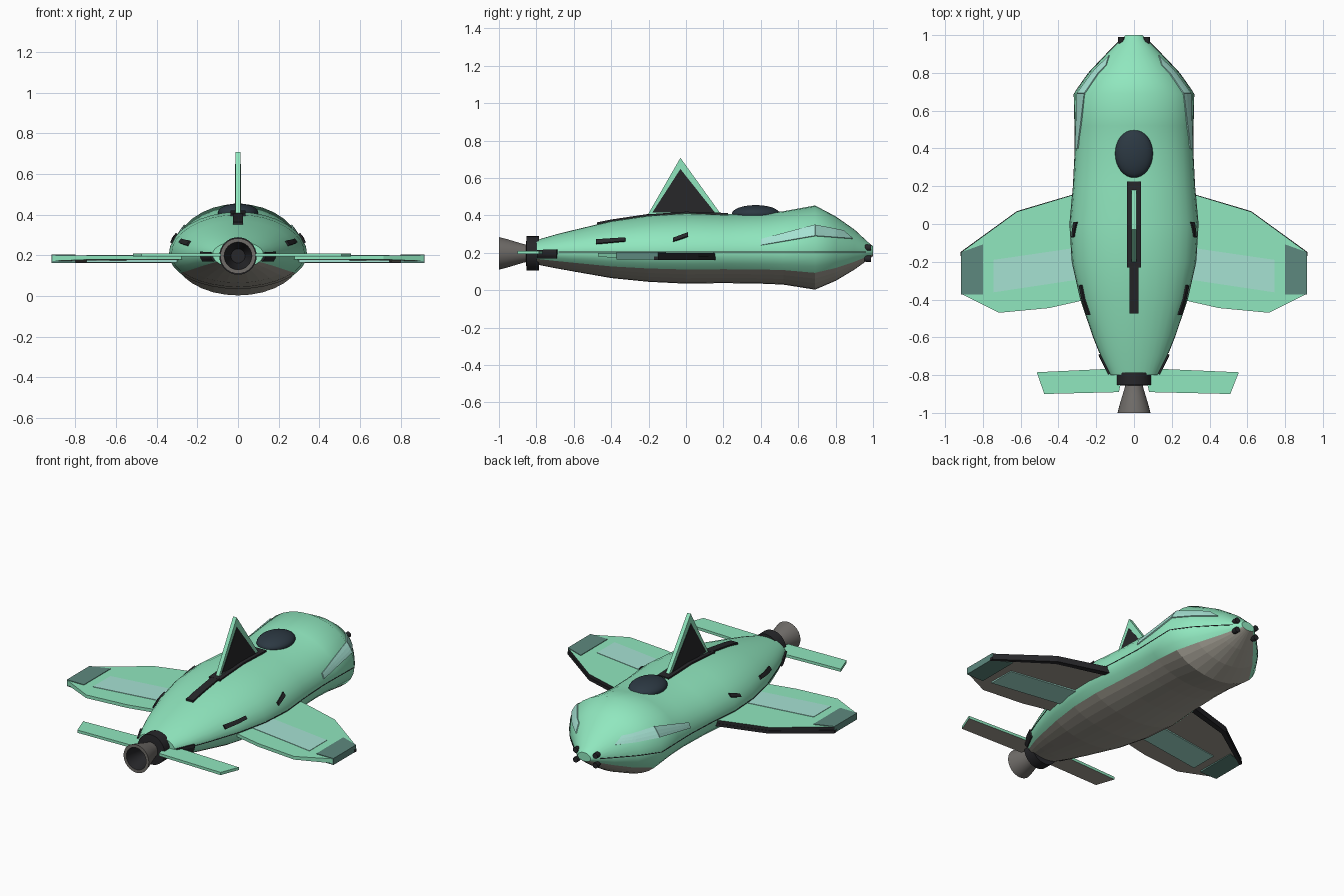
import bpy, bmesh
from math import sin, cos, pi, sqrt

if "Cube" in bpy.data.objects:
    bpy.data.objects.remove(bpy.data.objects["Cube"])

def mat(name, r, g, b):
    m = bpy.data.materials.new(name)
    m.diffuse_color = (r, g, b, 1)
    m.use_nodes = True
    m.node_tree.nodes["Principled BSDF"].inputs["Base Color"].default_value = m.diffuse_color
    return m

GREEN = mat("green", .28, .80, .52)
GREY = mat("belly_grey", .36, .34, .29)
DARK = mat("dark", .02, .02, .023)
GLASS = mat("canopy_glass", .025, .04, .055)
PALE = mat("pale_panel", .38, .76, .65)
TEAL = mat("teal_panel", .11, .25, .21)
METAL = mat("nozzle_metal", .16, .15, .14)

def build(name, verts, faces, mats, pick=lambda i: 0, smooth=lambda i: False, mirror=False):
    me = bpy.data.meshes.new(name)
    me.from_pydata(verts, [], faces)
    for m in mats:
        me.materials.append(m)
    for p in me.polygons:
        p.material_index = pick(p.index)
        p.use_smooth = smooth(p.index)
    bm = bmesh.new()
    bm.from_mesh(me)
    bmesh.ops.recalc_face_normals(bm, faces=bm.faces)
    bm.to_mesh(me)
    bm.free()
    ob = bpy.data.objects.new(name, me)
    bpy.context.collection.objects.link(ob)
    if mirror:
        ob.modifiers.new("mirror", 'MIRROR')
    return ob

def prism(name, low, high, mats, pick=lambda i: 0, mirror=False):
    # faces: 0 = low cap, 1 = high cap, then one side per outline edge
    n = len(low)
    faces = [list(range(n))[::-1], list(range(n, 2 * n))]
    faces += [[i, (i + 1) % n, n + (i + 1) % n, n + i] for i in range(n)]
    return build(name, low + high, faces, mats, pick, mirror=mirror)

def slab_x(name, yz, half, m):
    return prism(name, [(-half, y, z) for y, z in yz], [(half, y, z) for y, z in yz], [m])

def slab_z(name, xy, z0, z1, m, mirror=True):
    return prism(name, [(x, y, z0) for x, y in xy], [(x, y, z1) for x, y in xy], [m], mirror=mirror)

def lathe(name, prof, zc, mats, pick_ring=lambda k: 0, n=32):
    verts = [(r * cos(2 * pi * i / n), y, zc + r * sin(2 * pi * i / n)) for r, y in prof for i in range(n)]
    faces = [[k * n + i, k * n + (i + 1) % n, (k + 1) * n + (i + 1) % n, (k + 1) * n + i]
             for k in range(len(prof) - 1) for i in range(n)]
    faces += [list(range(n))[::-1], list(range((len(prof) - 1) * n, len(prof) * n))]
    last = len(prof) - 2
    ob = build(name, verts, faces, mats, lambda i: pick_ring(min(i // n, last)))
    bpy.context.view_layer.objects.active = ob
    ob.select_set(True)
    bpy.ops.object.shade_smooth_by_angle(angle=.6)
    ob.select_set(False)
    return ob

# Fuselage sections: y, half width, top z, bottom z
ZC, N = .205, 32
SEC = [(-.80, .125, .268, .138), (-.70, .175, .297, .118), (-.60, .215, .322, .10), (-.40, .283, .37, .065),
       (-.20, .328, .40, .045), (0, .34, .413, .035), (.20, .322, .406, .038), (.40, .312, .41, .035),
       (.52, .314, .422, .03), (.69, .318, .453, .003), (.80, .24, .395, .05), (.90, .145, .325, .11),
       (.97, .075, .26, .16), (1.0, .045, .235, .182)]
verts = []
for y, w, t, b in SEC:
    for i in range(N):
        s = sin(2 * pi * i / N)
        verts.append((w * cos(2 * pi * i / N), y, ZC + s * ((t - ZC) if s > 0 else (ZC - b))))
faces = [[k * N + i, k * N + (i + 1) % N, (k + 1) * N + (i + 1) % N, (k + 1) * N + i]
         for k in range(len(SEC) - 1) for i in range(N)]
side_count = len(faces)
faces += [list(range(N)), list(range((len(SEC) - 1) * N, len(SEC) * N))]
belly = lambda i: int(i < side_count and 19 <= i % N <= 28)
build("fuselage", verts, faces, [GREEN, GREY], belly, lambda i: i < side_count and not belly(i))

def surf_x(y, z):
    for a, b in zip(SEC, SEC[1:]):
        if a[0] <= y <= b[0]:
            f = (y - a[0]) / (b[0] - a[0])
            w, t, bo = [a[j] + f * (b[j] - a[j]) for j in (1, 2, 3)]
            s = (z - ZC) / ((t - ZC) if z > ZC else (ZC - bo))
            return w * sqrt(max(0, 1 - s * s))
    return 0

def patch(name, a, b, c, d, m, off=.005, n=12):
    # Panel hugging the fuselage side; a-b lower edge, d-c upper edge, in (y, z)
    vs = []
    for j in range(4):
        for i in range(n + 1):
            u, v = i / n, j / 3
            y, z = [(1 - v) * ((1 - u) * a[k] + u * b[k]) + v * ((1 - u) * d[k] + u * c[k]) for k in (0, 1)]
            vs.append((surf_x(y, z) + off, y, z))
    fs = [[j * (n + 1) + i, j * (n + 1) + i + 1, (j + 1) * (n + 1) + i + 1, (j + 1) * (n + 1) + i]
          for j in range(3) for i in range(n)]
    ob = build(name, vs, fs, [m], mirror=True)
    s = ob.modifiers.new("thickness", 'SOLIDIFY')
    s.thickness, s.offset = .01, 0
    return ob

# Side windows, vents and seam
patch("nose_window_rear", (.40, .24), (.69, .29), (.69, .348), (.40, .272), PALE, .001)
patch("nose_window_front", (.69, .29), (.89, .275), (.84, .318), (.69, .348), PALE, .001)
patch("rear_vent", (-.48, .248), (-.325, .262), (-.325, .28), (-.48, .27), DARK)
patch("mid_vent", (-.07, .26), (.01, .287), (.01, .307), (-.07, .278), DARK)
patch("tail_vent", (-.795, .172), (-.69, .172), (-.69, .218), (-.795, .215), DARK)
patch("side_seam", (-.68, .203), (.96, .203), (.96, .207), (-.68, .207), DARK, -.0035, 60)

# Main wings: green top, grey underside, dark leading edge
OUT = [(.25, .18), (.32, .155), (.62, .065), (.915, -.15), (.915, -.37), (.715, -.47), (.45, -.445), (.25, -.40)]
LOW = [.166] * 4 + [.172] + [.18] * 3
prism("wing", [(x, y, z) for (x, y), z in zip(OUT, LOW)], [(x, y, .2) for x, y in OUT],
      [GREEN, GREY, DARK], lambda i: 1 if i == 0 else 2 if i in (3, 4) else 0, mirror=True)
slab_z("wing_leading_strip", [(.28, .168), (.32, .157), (.62, .068), (.918, -.148), (.918, -.17), (.61, .04),
                              (.28, .13)], .162, .18, DARK)
slab_z("wing_panel", [(.30, -.125), (.745, -.19), (.745, -.362), (.30, -.295)], .165, .2025, PALE)
slab_z("wing_tip_panel", [(.80, -.108), (.917, -.15), (.917, -.372), (.80, -.372)], .163, .2035, TEAL)

# Tailplanes (right one slightly longer)
for side, sx, tip, back in (("right", 1, .555, .51), ("left", -1, .515, .475)):
    pts = [(.08, -.762), (.16, -.768), (tip, -.785), (back, -.90), (.08, -.89), (.06, -.80)]
    prism("tailplane_" + side, [(sx * x, y, .193) for x, y in pts], [(sx * x, y, .21) for x, y in pts],
          [GREEN, GREY], lambda i: int(i == 0))

# Dorsal fin with dark inset and spine strips
slab_x("fin", [(-.215, .385), (.195, .395), (-.03, .708)], .012, GREEN)
slab_x("fin_inset", [(-.18, .415), (.155, .415), (-.03, .648)], .0145, DARK)
slab_x("fin_base", [(-.23, .38), (.225, .39), (.225, .413), (0, .42), (-.23, .404)], .038, DARK)
slab_x("spine_strip", [(-.475, .34), (-.20, .38), (-.20, .408), (-.40, .378), (-.475, .363)], .024, DARK)

# Canopy
bpy.ops.mesh.primitive_uv_sphere_add(segments=32, ring_count=16, radius=1, location=(0, .373, .408))
canopy = bpy.context.object
canopy.name = "canopy"
canopy.scale = (.10, .128, .047)
canopy.data.materials.append(GLASS)
bpy.ops.object.shade_smooth()
canopy.select_set(False)

# Engine collar and hollow nozzle
lathe("engine_collar", [(.04, -.785), (.092, -.785), (.092, -.852), (.045, -.856)], .197, [DARK])
lathe("engine_nozzle", [(.045, -.845), (.05, -.87), (.062, -.91), (.077, -.96), (.087, -1.0), (.068, -1.0),
                        (.056, -.95), (.035, -.88)], .197, [METAL, DARK], lambda k: int(k >= 5))

# Nose thrusters
for sx in (-1, 1):
    for z in (.168, .228):
        t = lathe("nose_thruster", [(.013, .955), (.017, .965), (.017, .99), (.01, .99)], z, [DARK], n=12)
        t.location.x = sx * .068
